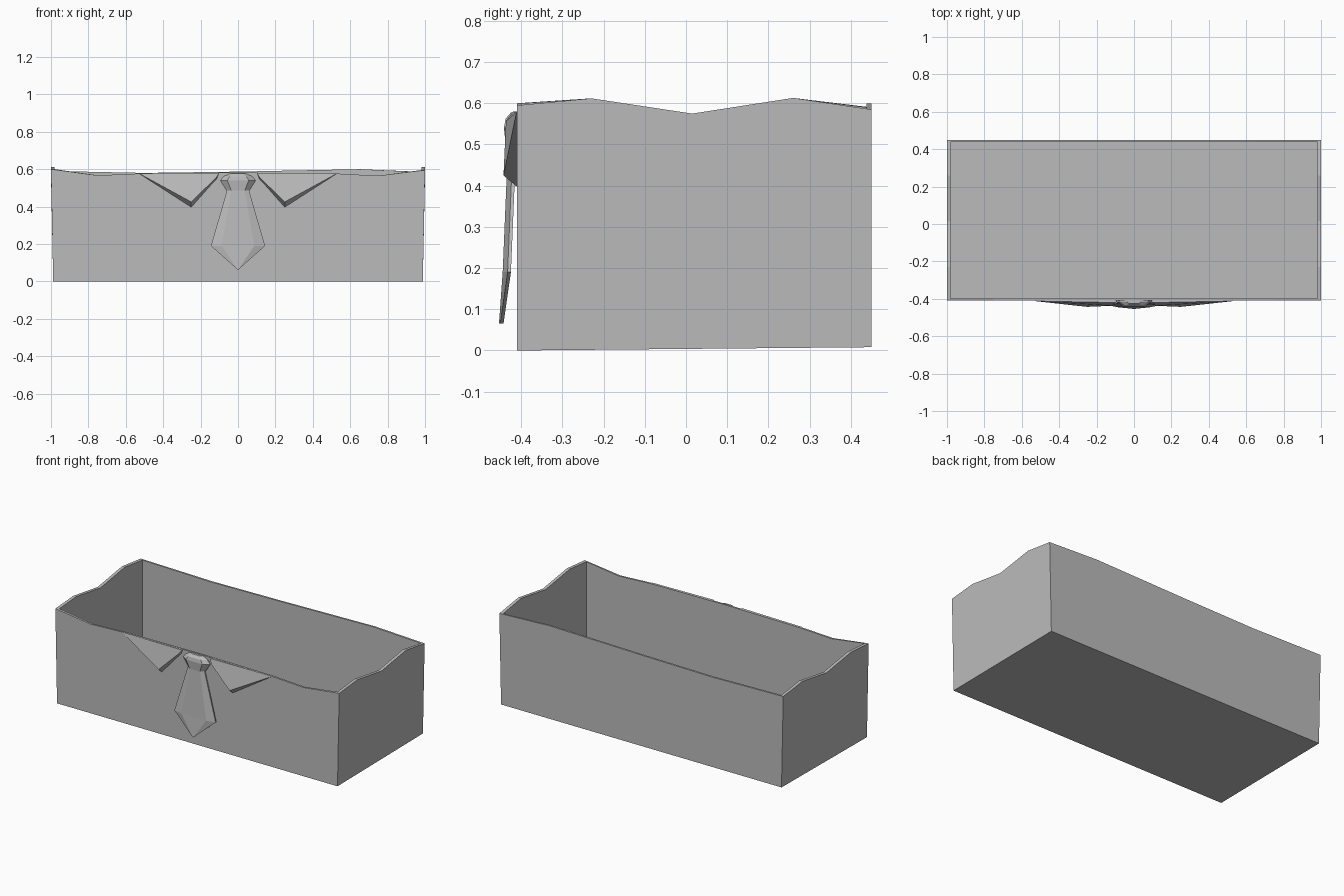
import bpy, bmesh

cube = bpy.data.objects.get("Cube")
if cube:
    bpy.data.objects.remove(cube, do_unlink=True)

grey = bpy.data.materials.new("plain_grey")
grey.use_nodes = True
GREY = (0.5, 0.5, 0.5, 1)
grey.diffuse_color = GREY
grey.node_tree.nodes["Principled BSDF"].inputs["Base Color"].default_value = GREY


def finish(name, bm):
    bmesh.ops.recalc_face_normals(bm, faces=bm.faces)
    mesh = bpy.data.meshes.new(name)
    bm.to_mesh(mesh)
    bm.free()
    mesh.materials.append(grey)
    obj = bpy.data.objects.new(name, mesh)
    bpy.context.collection.objects.link(obj)
    return obj


def bridge(bm, a, b):
    for i in range(len(a)):
        j = (i + 1) % len(a)
        bm.faces.new((a[i], a[j], b[j], b[i]))


def loft(name, rings):
    """Join rings of equal length and close both ends."""
    bm = bmesh.new()
    loops = [[bm.verts.new(p) for p in ring] for ring in rings]
    for a, b in zip(loops, loops[1:]):
        bridge(bm, a, b)
    bm.faces.new(loops[0])
    bm.faces.new(loops[-1])
    return finish(name, bm)


# Open box with a wavy rim
FRONT, BACK, WALL = -0.41, 0.45, 0.02
front_rim = [(-1, .6), (-.75, .567), (-.52, .577), (0, .582), (.52, .577), (.75, .565)]
side_rim = [(FRONT, .595), (-.23, .612), (.015, .575), (.26, .613)]
back_rim = [(1, .585), (.65, .6), (0, .587), (-.5, .58)]
rim = [(x, FRONT, z) for x, z in front_rim]
rim += [(1, y, z) for y, z in side_rim]
rim += [(x, BACK, z) for x, z in back_rim]
rim += [(-1, BACK, .59)] + [(-1, y, z) for y, z in reversed(side_rim[1:])]


def inset(p, z):
    x = max(-1 + WALL, min(1 - WALL, p[0]))
    y = max(FRONT + WALL * .6, min(BACK - WALL * .6, p[1]))
    return (x, y, z)


base = [(x * .988, y, .008 * (y - FRONT) / (BACK - FRONT)) for x, y, z in rim]
inner_rim = [inset(p, p[2]) for p in rim]
inner_floor = [inset(p, WALL) for p in base]
loft("open_box", [base, rim, inner_rim, inner_floor])


# Folded collar flaps, a raised V on each side of the tie
def collar(name, s):
    front = [(.53, -.412, .578), (.25, -.443, .425), (.115, -.437, .557), (.1, -.42, .58)]
    back = [(.53, -.405, .576), (.25, -.41, .397), (.115, -.405, .545), (.1, -.405, .58)]
    loft(name, [[(s * x, y, z) for x, y, z in pts] for pts in (front, back)])


collar("collar_left", 1)
collar("collar_right", -1)


# Tie blade and knot: tapered cross-sections with a bevelled front
def section(w, z, front, back):
    return [(-w, back, z), (-w, back - .008, z), (-w * .6, front, z),
            (w * .6, front, z), (w, back - .008, z), (w, back, z)]


loft("tie_blade", [section(.055, .5, -.432, -.412),
                   section(.145, .19, -.445, -.425),
                   section(.004, .065, -.454, -.443)])
loft("tie_knot", [section(.06, .485, -.436, -.408),
                  section(.095, .54, -.442, -.408),
                  section(.075, .562, -.438, -.408),
                  section(.04, .578, -.425, -.408)])
